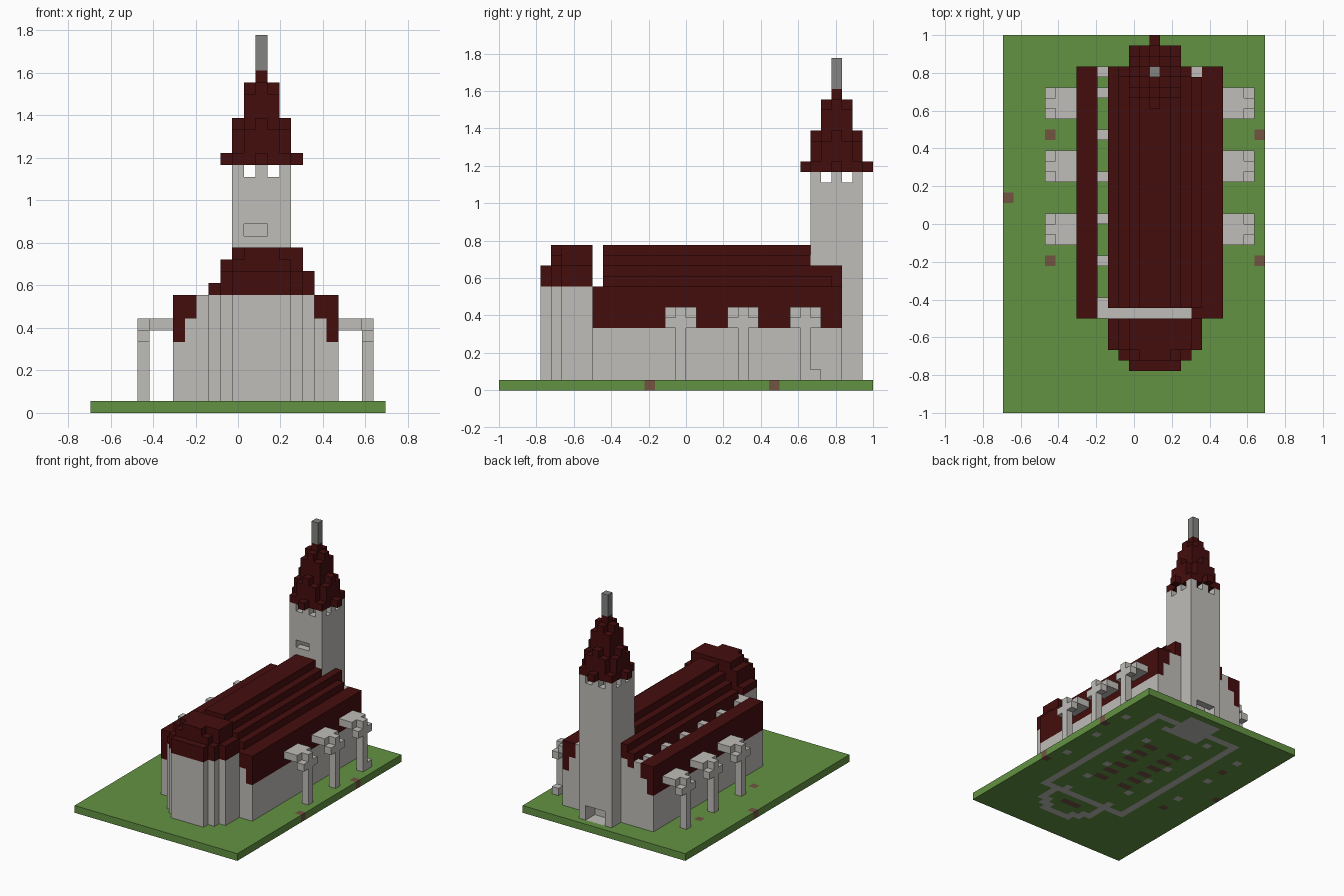
import bpy, bmesh, math
from mathutils import Vector

cube = bpy.data.objects.get("Cube")
if cube:
    bpy.data.objects.remove(cube, do_unlink=True)

U = 1 / 18                       # edge of one building block
NX, NY = 25, 36                  # blocks across the lawn


def material(name, rgb):
    m = bpy.data.materials.new(name)
    m.use_nodes = True
    m.diffuse_color = (*rgb, 1)
    bsdf = next(n for n in m.node_tree.nodes if n.type == 'BSDF_PRINCIPLED')
    bsdf.inputs["Base Color"].default_value = (*rgb, 1)
    bsdf.inputs["Roughness"].default_value = 0.9
    return m


STONE = material("pale stone", (0.52, 0.51, 0.48))
ROOF = material("dark red tile", (0.06, 0.004, 0.004))
GRASS = material("grass green", (0.125, 0.29, 0.055))
METAL = material("mid grey", (0.23, 0.23, 0.22))
WOOD = material("brown", (0.17, 0.09, 0.055))

taken = set()


def box(x0, x1, y0, y1, z0, z1):
    """Set of blocks filling a cuboid."""
    return {(x, y, z) for x in range(x0, x1) for y in range(y0, y1) for z in range(z0, z1)}


def around(x, y, r, z0, z1, cut=0):
    """Square of blocks around a centre, with corners trimmed by cut."""
    return {c for c in box(x - r, x + r + 1, y - r, y + r + 1, z0, z1)
            if abs(c[0] - x) + abs(c[1] - y) <= 2 * r - cut}


def build(name, cells, mat):
    """Skin a set of blocks with only its exposed faces."""
    cells = cells - taken
    taken.update(cells)
    bm = bmesh.new()
    verts = {}

    def vert(p):
        key = tuple(round(c) for c in p)
        if key not in verts:
            verts[key] = bm.verts.new(((key[0] - NX / 2) * U, (key[1] - NY / 2) * U, key[2] * U))
        return verts[key]

    for cell in sorted(cells):
        mid = Vector(cell) + Vector((0.5, 0.5, 0.5))
        for axis in range(3):
            for sign in (-1, 1):
                near = list(cell)
                near[axis] += sign
                if tuple(near) in cells:
                    continue
                n, a, b = Vector(), Vector(), Vector()
                n[axis] = sign / 2
                a[(axis + 1) % 3] = 0.5
                b[(axis + 2) % 3] = sign / 2
                c = mid + n
                bm.faces.new([vert(p) for p in (c - a - b, c + a - b, c + a + b, c - a + b)])
    bmesh.ops.dissolve_limit(bm, angle_limit=math.radians(1), verts=bm.verts, edges=bm.edges)
    me = bpy.data.meshes.new(name)
    bm.to_mesh(me)
    bm.free()
    me.materials.append(mat)
    ob = bpy.data.objects.new(name, me)
    bpy.context.collection.objects.link(ob)
    return ob


# bell tower: hollow shaft with belfry openings, front window and back door
CX, CY = 14, 32
tower = around(CX, CY, 2, 0, 21) - around(CX, CY, 1, 1, 21)
for d in (-1, 1):
    tower -= box(CX + d, CX + d + 1, 30, 35, 20, 21)
    tower -= box(12, 17, CY + d, CY + d + 1, 20, 21)
tower -= box(13, 15, 30, 31, 15, 16)
tower -= box(13, 16, 34, 35, 1, 3)
build("bell_tower", tower, STONE)

# spire: stepped tiers over a cross-shaped eave
spire = around(CX, CY, 2, 21, 22) | around(CX, CY, 2, 22, 23, 1)
spire |= box(11, 18, CY, CY + 1, 21, 22) | box(CX, CX + 1, 29, 36, 21, 22)
spire |= around(CX, CY, 2, 23, 24, 1) | around(CX, CY, 2, 24, 25, 2)
spire |= around(CX, CY, 1, 25, 27) | around(CX, CY, 1, 27, 28, 1) | around(CX, CY, 0, 28, 29)
build("spire", spire, ROOF)
build("spire_finial", around(CX, CY, 0, 29, 32), METAL)

# nave roof: side eaves and a stepped ridge, with a slot along one side
roof = set()
for outer, inner in ((7, 8), (20, 19)):
    roof |= box(outer, outer + 1, 9, 33, 6, 10) | box(inner, inner + 1, 9, 33, 8, 10)
roof |= box(18, 19, 9, 32, 9, 10)
for x in range(10, 19):
    top = min(14, 15 - abs(x - 14))
    roof |= box(x, x + 1, 10, 32 if x == 18 else 33, top - 2, top)
build("nave_roof", roof, ROOF)

# nave walls with the end walls rising under the roof
walls = box(7, 21, 9, 33, 0, 6) - box(8, 20, 10, 32, 0, 6)
for y in (9, 32):
    walls |= box(8, 20, y, y + 1, 6, 8) | box(9, 19, y, y + 1, 8, 10)
walls |= box(11, 18, 32, 33, 10, 12)
build("nave_walls", walls, STONE)

# interior columns carrying cross beams
frame = set()
for y in range(10, 31, 4):
    frame |= box(9, 18, y, y + 1, 9, 10)
    for x in (10, 17):
        frame |= box(x, x + 1, y, y + 1, 0, 9)
build("columns_and_beams", frame, STONE)


# apse: rounded end built from overlapping rectangles
def apse_plan(z0, z1, inset=0):
    i = inset
    return (box(10 + i, 19 - i, 6 + i, 9, z0, z1) | box(11 + i, 18 - i, 5 + i, 9, z0, z1)
            | box(12 + i, 17 - i, 4 + i, 9, z0, z1))


build("apse_walls", apse_plan(0, 10) - apse_plan(0, 10, 1), STONE)
dome = apse_plan(10, 11) | box(11, 19, 6, 9, 11, 12) | box(12, 17, 4, 9, 11, 12)
dome |= box(11, 18, 5, 9, 11, 12) | box(11, 18, 6, 9, 12, 13) | box(12, 17, 5, 9, 12, 13)
dome |= box(12, 18, 6, 9, 13, 14) | box(13, 16, 5, 9, 13, 14)
build("apse_roof", dome, ROOF)

# flying buttresses, three on each side
for side, post, a0, a1 in (("right", 4, 5, 7), ("left", 23, 21, 23)):
    for n, y in enumerate((17, 23, 29)):
        b = box(post, post + 1, y, y + 1, 0, 8) | box(a0, a1, y - 1, y + 2, 7, 8)
        b |= box(post, post + 1, y - 1, y + 2, 6, 7)
        if n == 2 and side == "left":
            b |= box(post, post + 1, y + 1, y + 2, 1, 2)
        build(f"{side}_buttress_{n + 1}", b, STONE)

# pews and altar
pews = set()
for y in range(15, 27, 2):
    pews |= box(11, 13, y, y + 1, 0, 2) | box(15, 17, y, y + 1, 0, 2)
build("pews", pews, WOOD)
build("altar", box(13, 16, 7, 8, 0, 3), WOOD)

# lawn with small brown patches
patches = {(x, y, 0) for x in (4, 24) for y in (14, 26)} | {(0, 20, 0)}
build("ground_patches", patches, WOOD)
build("lawn", box(0, NX, 0, NY, 0, 1), GRASS)
